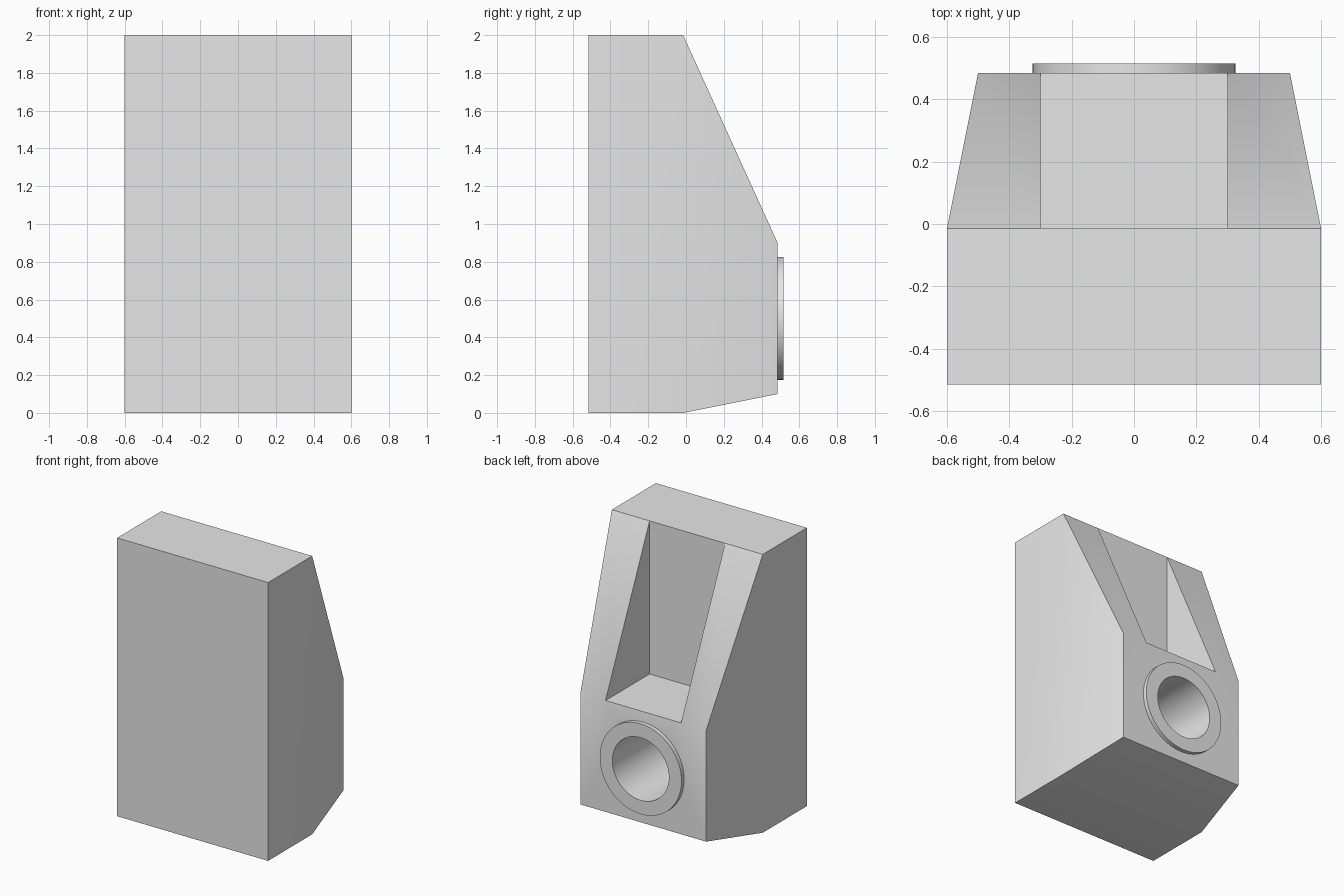
import bpy, bmesh, math
from mathutils import Matrix

cube = bpy.data.objects.get("Cube")
if cube:
    bpy.data.objects.remove(cube, do_unlink=True)

FRONT, MID, BACK, RIM = -0.515, -0.015, 0.485, 0.515
BORE_Z, BORE_R, RING_R = 0.5, 0.225, 0.325

grey = bpy.data.materials.new("plain grey")
grey.use_nodes = True
grey.diffuse_color = (0.8, 0.8, 0.8, 1)
grey.node_tree.nodes["Principled BSDF"].inputs["Base Color"].default_value = (0.8, 0.8, 0.8, 1)


def make_object(name, bm):
    bmesh.ops.recalc_face_normals(bm, faces=bm.faces)
    mesh = bpy.data.meshes.new(name)
    bm.to_mesh(mesh)
    bm.free()
    mesh.materials.append(grey)
    obj = bpy.data.objects.new(name, mesh)
    bpy.context.collection.objects.link(obj)
    return obj


def loft(name, sections):
    """Closed solid through rectangles given as (y, half width, low z, high z)."""
    bm = bmesh.new()
    loops = [[bm.verts.new(p) for p in ((-w, y, lo), (w, y, lo), (w, y, hi), (-w, y, hi))]
             for y, w, lo, hi in sections]
    for a, b in zip(loops, loops[1:]):
        for i in range(4):
            j = (i + 1) % 4
            bm.faces.new((a[i], a[j], b[j], b[i]))
    bm.faces.new(loops[0])
    bm.faces.new(loops[-1])
    return make_object(name, bm)


def cylinder(name, radius, y0, y1):
    bm = bmesh.new()
    place = Matrix.Translation((0, (y0 + y1) / 2, BORE_Z)) @ Matrix.Rotation(math.pi / 2, 4, "X")
    bmesh.ops.create_cone(bm, cap_ends=True, segments=64, radius1=radius, radius2=radius,
                          depth=y1 - y0, matrix=place)
    return make_object(name, bm)


def select_only(obj):
    bpy.ops.object.select_all(action="DESELECT")
    obj.select_set(True)
    bpy.context.view_layer.objects.active = obj


def cut(obj, cutter):
    mod = obj.modifiers.new("cut", "BOOLEAN")
    mod.operation, mod.solver, mod.object = "DIFFERENCE", "EXACT", cutter
    select_only(obj)
    bpy.ops.object.modifier_apply(modifier=mod.name)


# Block with a tapered back, and the raised ring around the bore
body = loft("body", [(FRONT, 0.6, 0, 2), (MID, 0.6, 0, 2), (BACK, 0.5, 0.1, 0.9)])
ring = cylinder("bore_ring", RING_R, BACK, RIM)

# Open slot above the bore, and the blind bore itself
slot = loft("slot_cutter", [(MID, 0.3, 0.9, 2.2), (0.8, 0.3, 0.9, 2.2)])
bore = cylinder("bore_cutter", BORE_R, MID, 0.8)
cut(body, slot)
cut(body, bore)
cut(ring, bore)
for helper in (slot, bore):
    bpy.data.objects.remove(helper, do_unlink=True)

for obj in (body, ring):
    select_only(obj)
    bpy.ops.object.shade_smooth_by_angle(angle=math.radians(30))
